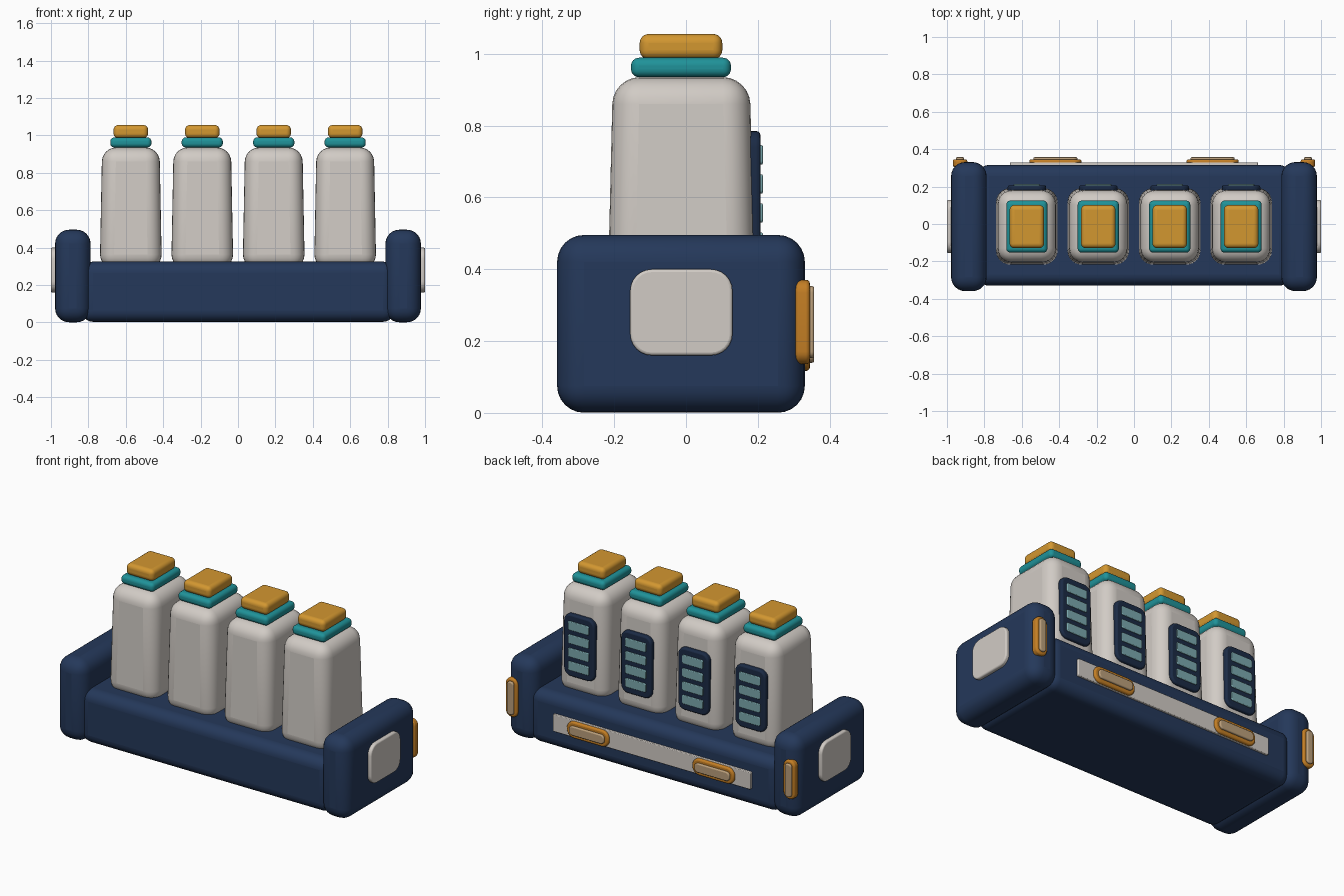
import bpy, bmesh
from mathutils import Vector

if "Cube" in bpy.data.objects:
    bpy.data.objects.remove(bpy.data.objects["Cube"], do_unlink=True)


def material(name, rgb):
    m = bpy.data.materials.new(name)
    m.use_nodes = True
    m.diffuse_color = (*rgb, 1)
    m.node_tree.nodes["Principled BSDF"].inputs["Base Color"].default_value = (*rgb, 1)
    return m


navy = material("navy", (0.018, 0.04, 0.103))
dark_navy = material("dark navy", (0.011, 0.024, 0.06))
ivory = material("warm white", (0.64, 0.60, 0.56))
teal = material("teal", (0.014, 0.29, 0.32))
amber = material("amber", (0.65, 0.31, 0.03))
orange = material("deep orange", (0.55, 0.21, 0.018))
lens_tan = material("lens tan", (0.5, 0.35, 0.2))
pale_blue = material("pale blue", (0.2, 0.4, 0.43))


def rounded_box(name, center, size, mat, radius, axis=None, corner=0.0, taper=1.0):
    """Box with rounded edges; corner also rounds the outline seen along axis."""
    bm = bmesh.new()
    bmesh.ops.create_cube(bm, size=1)
    for v in bm.verts:
        v.co = Vector([c * s for c, s in zip(v.co, size)])
        if v.co.z > 0:
            v.co.x *= taper
            v.co.y *= taper
    if axis is not None:
        edges = [e for e in bm.edges
                 if abs((e.verts[0].co - e.verts[1].co).normalized()[axis]) > 0.9]
        bmesh.ops.bevel(bm, geom=edges, offset=corner, segments=6,
                        profile=0.5, affect='EDGES')
    mesh = bpy.data.meshes.new(name)
    bm.to_mesh(mesh)
    bm.free()
    mesh.materials.append(mat)
    ob = bpy.data.objects.new(name, mesh)
    ob.location = center
    bpy.context.collection.objects.link(ob)
    bevel = ob.modifiers.new("rounding", 'BEVEL')
    bevel.width = radius
    bevel.segments = 3 if axis is not None else 6
    bevel.limit_method = 'ANGLE'
    bevel.angle_limit = 0.7
    bpy.ops.object.select_all(action='DESELECT')
    ob.select_set(True)
    bpy.context.view_layer.objects.active = ob
    bpy.ops.object.shade_smooth_by_angle(angle=0.7)
    return ob


def lamp(name, x, z, width, height):
    """Pill-shaped housing with a raised lens, on the back."""
    short = min(width, height)
    rounded_box(name + "_housing", (x, 0.325, z), (width, 0.04, height),
                orange, 0.01, 1, short * 0.46)
    inner = short * 0.55
    trim = short - inner
    rounded_box(name + "_lens", (x, 0.342, z), (width - trim, 0.03, height - trim),
                lens_tan, 0.006, 1, inner * 0.42)


# Base tray
rounded_box("base", (0, -0.007, 0.164), (1.67, 0.645, 0.322), navy, 0.06)
rounded_box("back_strip", (0, 0.317, 0.168), (1.325, 0.025, 0.105), ivory, 0.004, 1, 0.008)

# End blocks with side plates and lamps
for side, label in ((-1, "right"), (1, "left")):
    rounded_box(label + "_end_block", (side * 0.883, -0.014, 0.248),
                (0.19, 0.69, 0.495), navy, 0.075)
    rounded_box(label + "_side_plate", (side * 0.98, -0.013, 0.28),
                (0.04, 0.285, 0.24), ivory, 0.008, 0, 0.06)
    lamp(label + "_end_lamp", side * 0.93, 0.253, 0.078, 0.235)
    lamp(label + "_base_lamp", side * 0.42, 0.167, 0.28, 0.1)

# Four canisters with collar, cap and slatted back panel
for i in range(4):
    x = (i - 1.5) * 0.382
    n = "canister_%d" % (i + 1)
    rounded_box(n + "_body", (x, -0.013, 0.612), (0.332, 0.412, 0.646), ivory, 0.075, taper=0.925)
    rounded_box(n + "_collar", (x, -0.014, 0.962), (0.22, 0.278, 0.054), teal, 0.022)
    rounded_box(n + "_cap", (x, -0.014, 1.02), (0.184, 0.23, 0.07), amber, 0.025)
    rounded_box(n + "_back_panel", (x, 0.188, 0.597), (0.205, 0.038, 0.375),
                dark_navy, 0.01, 1, 0.045)
    for k in range(4):
        rounded_box("%s_slat_%d" % (n, k + 1), (x, 0.206, 0.597 + (k - 1.5) * 0.081),
                    (0.14, 0.016, 0.054), pale_blue, 0.004, 1, 0.01)
